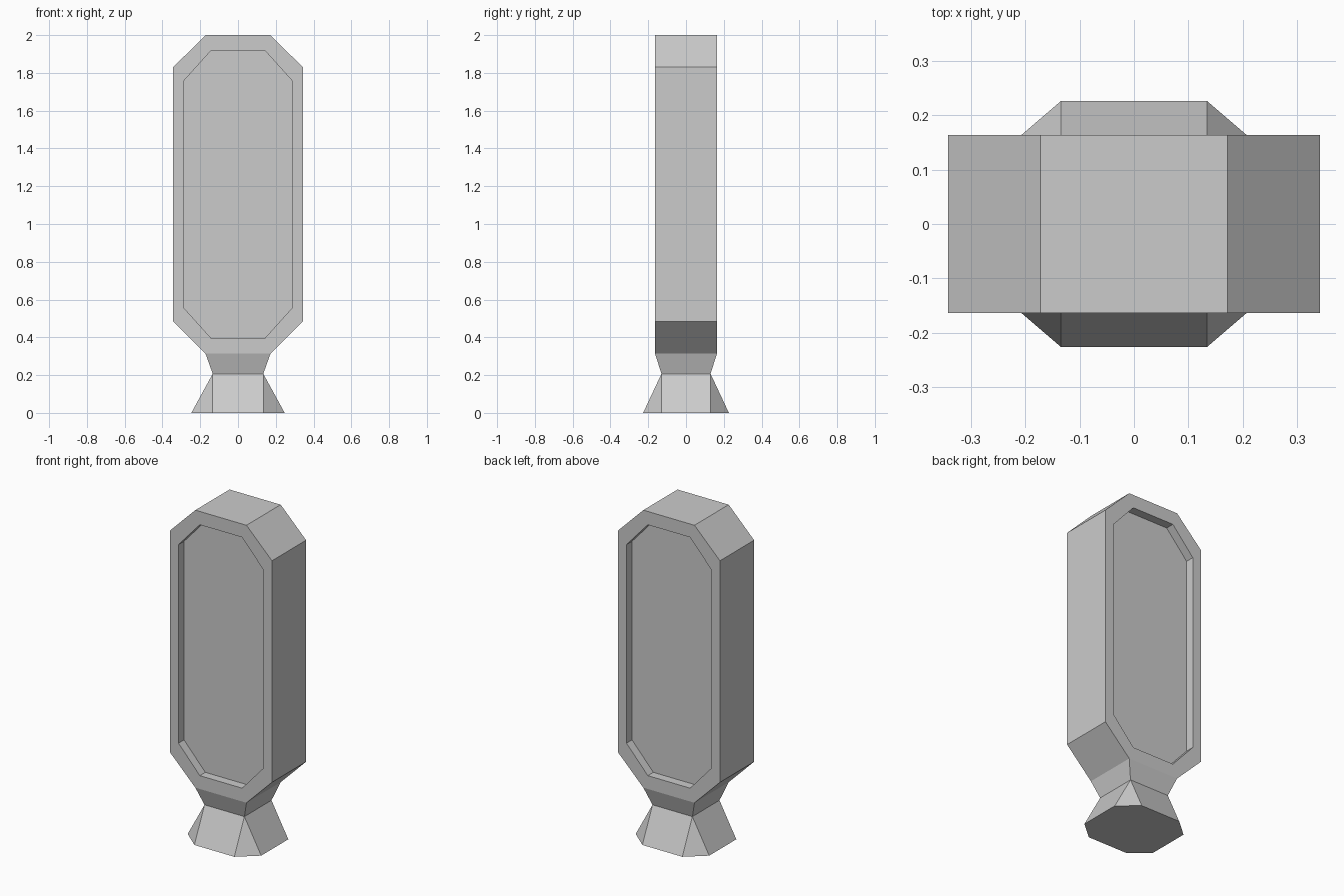
import bpy
import bmesh

if "Cube" in bpy.data.objects:
    bpy.data.objects.remove(bpy.data.objects["Cube"])


def loft(bm, rings, cap_start=True, cap_end=True):
    """Skin a series of equal-length point rings; returns the side faces by band."""
    loops = [[bm.verts.new(p) for p in ring] for ring in rings]
    bands = []
    for a, b in zip(loops, loops[1:]):
        n = len(a)
        bands.append([bm.faces.new((a[i], a[(i + 1) % n], b[(i + 1) % n], b[i]))
                      for i in range(n)])
    if cap_start:
        bm.faces.new(loops[0][::-1])
    if cap_end:
        bm.faces.new(loops[-1])
    return bands


def octagon(a, b, a_in, b_in):
    """Cut-corner rectangle, half sizes a x b, with flats of a_in and b_in."""
    return [(a, -b_in), (a, b_in), (a_in, b), (-a_in, b),
            (-a, b_in), (-a, -b_in), (-a_in, -b), (a_in, -b)]


bm = bmesh.new()

# Tall slab with a recessed panel on the front and back
MID, D, RECESS = 1.157, 0.164, 0.053
outer = octagon(0.343, 0.843, 0.172, 0.673)
inner = octagon(0.285, 0.762, 0.142, 0.603)
steps = [(inner, -D + RECESS), (inner, -D), (outer, -D),
         (outer, D), (inner, D), (inner, D - RECESS)]
bands = loft(bm, [[(x, y, z + MID) for x, z in prof] for prof, y in steps])

# Open the underside of the slab where the neck joins
bmesh.ops.delete(bm, geom=[bands[2][6]], context='FACES_ONLY')

# Tapered neck, flaring into an eight-sided foot with triangular corners
NX, NY = 0.134, 0.13
rings = []
for z, a, b, a_in, b_in in ((0.314, 0.172, D, 0.172, D),
                            (0.207, NX, NY, NX, NY),
                            (0.0, 0.247, 0.227, NX, NY)):
    rings.append([(x, y, z) for x, y in octagon(a, b, a_in, b_in)])
loft(bm, rings, cap_start=False)

# Weld the parts and collapse the doubled corners
bmesh.ops.remove_doubles(bm, verts=bm.verts[:], dist=0.0005)
bmesh.ops.recalc_face_normals(bm, faces=bm.faces[:])

mesh = bpy.data.meshes.new("panel_pillar")
bm.to_mesh(mesh)
bm.free()
pillar = bpy.data.objects.new("panel_pillar", mesh)
bpy.context.collection.objects.link(pillar)
